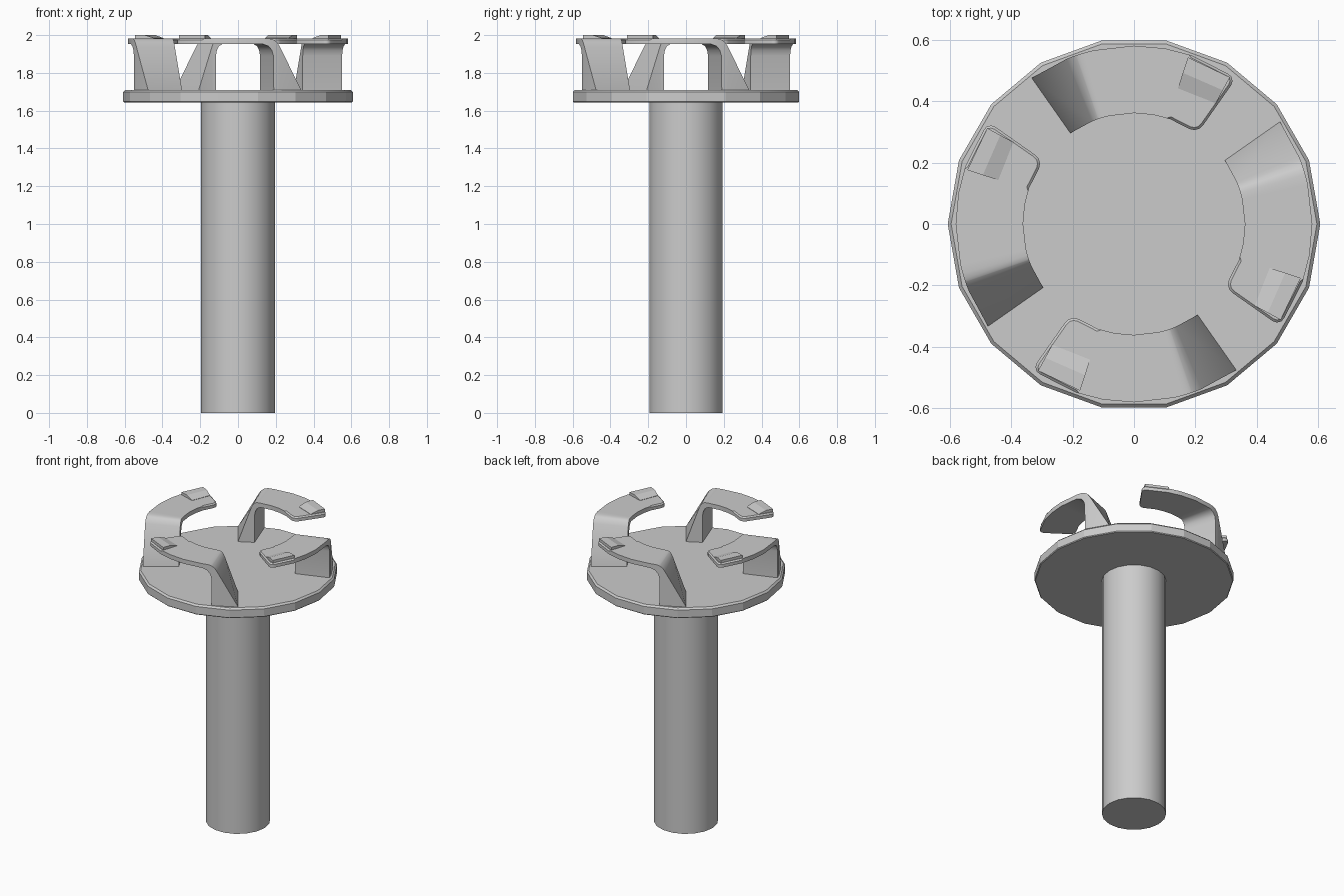
import bpy, bmesh
from math import cos, sin, radians, pi, hypot, atan2, degrees

if "Cube" in bpy.data.objects:
    bpy.data.objects.remove(bpy.data.objects["Cube"])

DISC_TOP = 1.71
SLAB_TOP, SLAB_BOT = 1.982, 1.953
R_IN, R_OUT = 0.362, 0.582


def finish(bm, name, angle=35):
    bmesh.ops.recalc_face_normals(bm, faces=bm.faces)
    me = bpy.data.meshes.new(name)
    bm.to_mesh(me)
    bm.free()
    ob = bpy.data.objects.new(name, me)
    bpy.context.collection.objects.link(ob)
    bpy.ops.object.select_all(action='DESELECT')
    ob.select_set(True)
    bpy.context.view_layer.objects.active = ob
    bpy.ops.object.shade_smooth_by_angle(angle=radians(angle))
    return ob


def lathe(name, profile, sides, angle):
    """Solid of revolution from (radius, z) rings, capped at both ends."""
    bm = bmesh.new()
    rings = [[bm.verts.new((r * cos(2 * pi * i / sides), r * sin(2 * pi * i / sides), z))
              for i in range(sides)] for r, z in profile]
    for a, b in zip(rings, rings[1:]):
        for i in range(sides):
            j = (i + 1) % sides
            bm.faces.new((a[i], a[j], b[j], b[i]))
    bm.faces.new(rings[0])
    bm.faces.new(rings[-1])
    return finish(bm, name, angle)


def rotate(bm, turn):
    c, s = cos(turn), sin(turn)
    for v in bm.verts:
        x, y = v.co.x, v.co.y
        v.co.x, v.co.y = c * x - s * y, s * x + c * y


# Arm stations from foot to tip: angle, top z, underside z
STATIONS = [
    (35, DISC_TOP + 0.001, DISC_TOP - 0.01), (22.2, 1.942, DISC_TOP - 0.01),
    (20.8, 1.962, DISC_TOP - 0.01), (19.0, 1.975, DISC_TOP - 0.01),
    (18.8, 1.976, 1.89), (18.0, 1.979, 1.92), (16.2, 1.982, 1.941),
    (13.0, 1.982, 1.953), (0, SLAB_TOP, SLAB_BOT),
    (-10, SLAB_TOP, SLAB_BOT), (-19, SLAB_TOP, SLAB_BOT), (-35, SLAB_TOP, SLAB_BOT),
]


def arm(name, turn):
    bm = bmesh.new()
    rings = []
    for a, top, bot in STATIONS:
        c, s = cos(radians(a)), sin(radians(a))
        rings.append([bm.verts.new((r * c, r * s, z)) for r, z in
                      ((R_IN, bot), (R_OUT, bot), (R_OUT, top), (R_IN, top))])
    for a, b in zip(rings, rings[1:]):
        for i in range(4):
            j = (i + 1) % 4
            bm.faces.new((a[i], a[j], b[j], b[i]))
    bm.faces.new(rings[0])
    bm.faces.new(rings[-1])
    bmesh.ops.recalc_face_normals(bm, faces=bm.faces)
    # rounded tip corners
    tip = rings[-1]
    edges = [bm.edges.get((tip[0], tip[3])), bm.edges.get((tip[1], tip[2]))]
    bmesh.ops.bevel(bm, geom=edges, offset=0.03, segments=3, profile=0.5, affect='EDGES')
    # chamfered upper rim around the tip
    rim = [e for e in bm.edges
           if len(e.link_faces) == 2 and e.calc_face_angle() > 1.0
           and all(abs(v.co.z - SLAB_TOP) < 1e-4
                   and degrees(atan2(v.co.y, v.co.x)) < -18 for v in e.verts)]
    bmesh.ops.bevel(bm, geom=rim, offset=0.008, segments=1, affect='EDGES')
    rotate(bm, turn)
    return finish(bm, name)


def pad(name, turn):
    """Small wedge: sloped on the inner half, flat on the outer half."""
    a, b, c, d = (0.443, -0.143), (0.544, -0.176), (0.479, -0.313), (0.394, -0.267)
    bm = bmesh.new()
    ends = []
    for p, q in ((a, b), (d, c)):
        m = ((p[0] + q[0]) / 2, (p[1] + q[1]) / 2)
        ends.append([bm.verts.new((x, y, z)) for (x, y), z in
                     ((p, 1.975), (q, 1.975), (q, 2.0), (m, 2.0), (p, 1.984))])
    for i in range(5):
        j = (i + 1) % 5
        bm.faces.new((ends[0][i], ends[0][j], ends[1][j], ends[1][i]))
    bm.faces.new(ends[0])
    bm.faces.new(ends[1])
    rotate(bm, turn)
    return finish(bm, name, 5)


# Post and flange disc
lathe("post", [(0.197, 0), (0.197, 1.66)], 18, 35)
lathe("disc", [(0.603, 1.643), (0.608, 1.648), (0.608, 1.699), (0.597, DISC_TOP)], 18, 15)

# Four hooked arms with grip pads
for k in range(4):
    arm(f"arm_{k + 1}", k * pi / 2)
    pad(f"grip_pad_{k + 1}", k * pi / 2)
